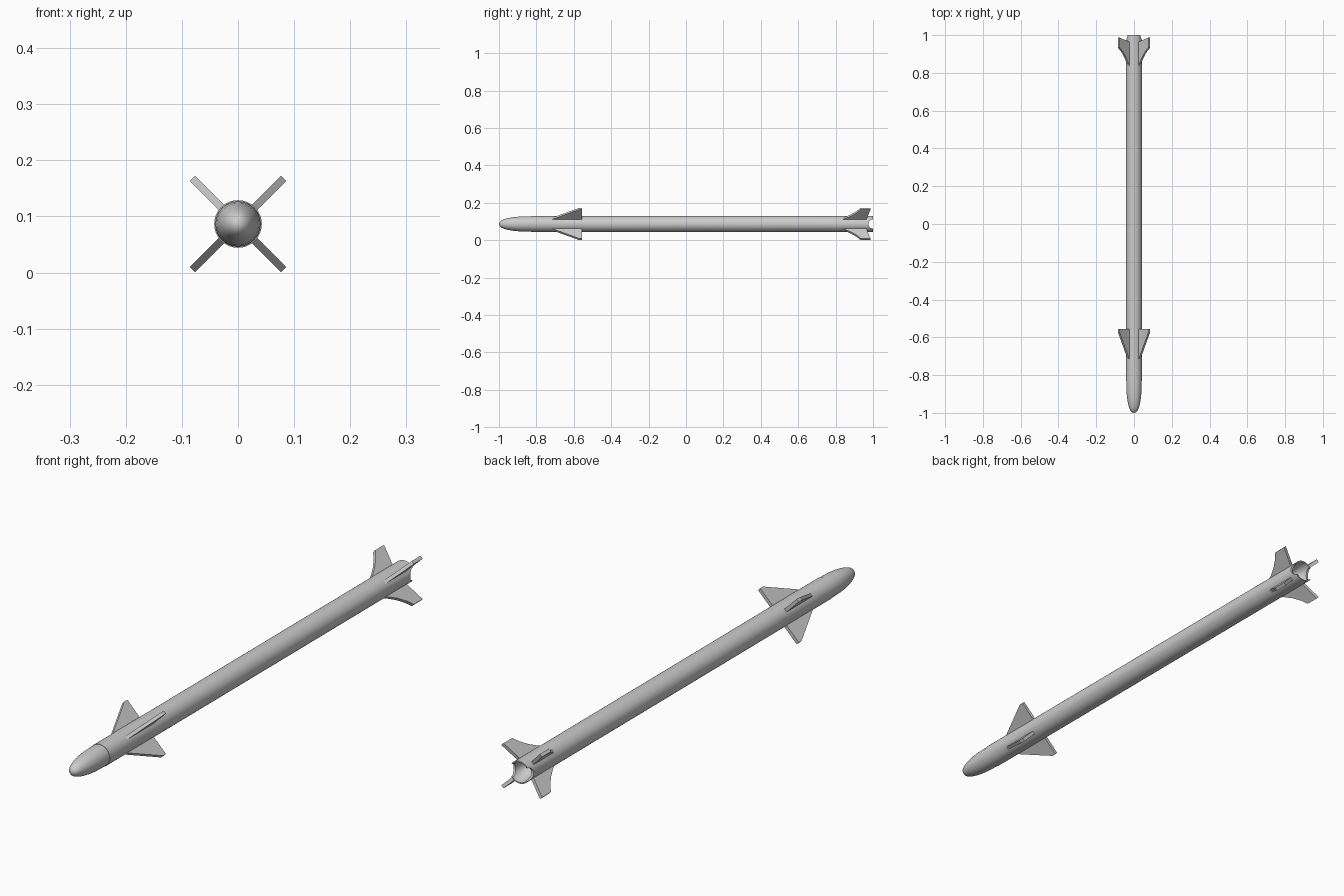
import bpy, bmesh, math
from mathutils import Vector, Matrix

if "Cube" in bpy.data.objects:
    bpy.data.objects.remove(bpy.data.objects["Cube"])

CZ = 0.0865      # height of the long axis
THICK = 0.0128   # fin thickness


def finish(name, bm, smooth=True):
    bmesh.ops.recalc_face_normals(bm, faces=bm.faces)
    me = bpy.data.meshes.new(name)
    bm.to_mesh(me)
    bm.free()
    ob = bpy.data.objects.new(name, me)
    bpy.context.collection.objects.link(ob)
    if smooth:
        bpy.ops.object.select_all(action='DESELECT')
        ob.select_set(True)
        bpy.context.view_layer.objects.active = ob
        bpy.ops.object.shade_smooth_by_angle(angle=math.radians(35))
    return ob


def lathe(name, profile, steps=32):
    """Spin (radius, y) points around the long axis."""
    bm = bmesh.new()
    vs = [bm.verts.new((r, y, CZ)) for r, y in profile]
    es = [bm.edges.new(p) for p in zip(vs, vs[1:])]
    bmesh.ops.spin(bm, geom=vs + es, cent=(0, 0, CZ), axis=(0, 1, 0),
                   angle=math.tau, steps=steps)
    bmesh.ops.remove_doubles(bm, verts=bm.verts, dist=1e-5)
    return finish(name, bm)


def fin(name, outline, angle):
    """Flat plate from (radius, y) points, turned around the long axis."""
    bm = bmesh.new()
    face = bm.faces.new([bm.verts.new((r, y, -THICK / 2)) for r, y in outline])
    ext = bmesh.ops.extrude_face_region(bm, geom=[face])
    moved = [g for g in ext['geom'] if isinstance(g, bmesh.types.BMVert)]
    bmesh.ops.translate(bm, verts=moved, vec=(0, 0, THICK))
    bmesh.ops.transform(bm, verts=bm.verts, matrix=Matrix.Translation(
        (0, 0, CZ)) @ Matrix.Rotation(angle, 4, 'Y'))
    return finish(name, bm, False)


# Rounded nose, slightly slimmer than the body tube
lathe("nose", [(0, -1), (0.010, -0.997), (0.019, -0.988), (0.026, -0.972),
               (0.032, -0.950), (0.037, -0.920), (0.040, -0.885),
               (0.041, -0.84), (0.041, -0.81), (0, -0.81)])

# Body tube with a hollow exhaust bowl at the tail
body = lathe("body", [(0, -0.83), (0.0425, -0.83), (0.0425, 1.0), (0.038, 1.0),
                      (0.035, 0.98), (0.028, 0.955), (0.016, 0.938), (0, 0.932)])

# Notches cut through both sides of the tail rim
bm = bmesh.new()
bmesh.ops.create_cone(bm, cap_ends=True, segments=24, radius1=1, radius2=1, depth=0.2)
bmesh.ops.transform(bm, verts=bm.verts, matrix=Matrix.Translation((0, 1.001, CZ))
                    @ Matrix.Diagonal((1, 0.026, 0.025, 1))
                    @ Matrix.Rotation(math.pi / 2, 4, 'Y'))
cutter = finish("notch_cutter", bm, False)
cutter.hide_render = True
cutter.hide_set(True)
cut = body.modifiers.new("notches", 'BOOLEAN')
cut.operation = 'DIFFERENCE'
cut.solver = 'EXACT'
cut.object = cutter

# Four front and four tail fins in an X layout
front = [(0.034, -0.73), (0.115, -0.572), (0.115, -0.555), (0.034, -0.555)]
tail = [(0.034, 0.82), (0.048, 0.852), (0.068, 0.885), (0.092, 0.914),
        (0.115, 0.934), (0.115, 0.987), (0.034, 0.962)]
for i in range(4):
    a = math.pi / 4 + i * math.pi / 2
    fin(f"front_fin_{i + 1}", front, a)
    fin(f"tail_fin_{i + 1}", tail, a)
